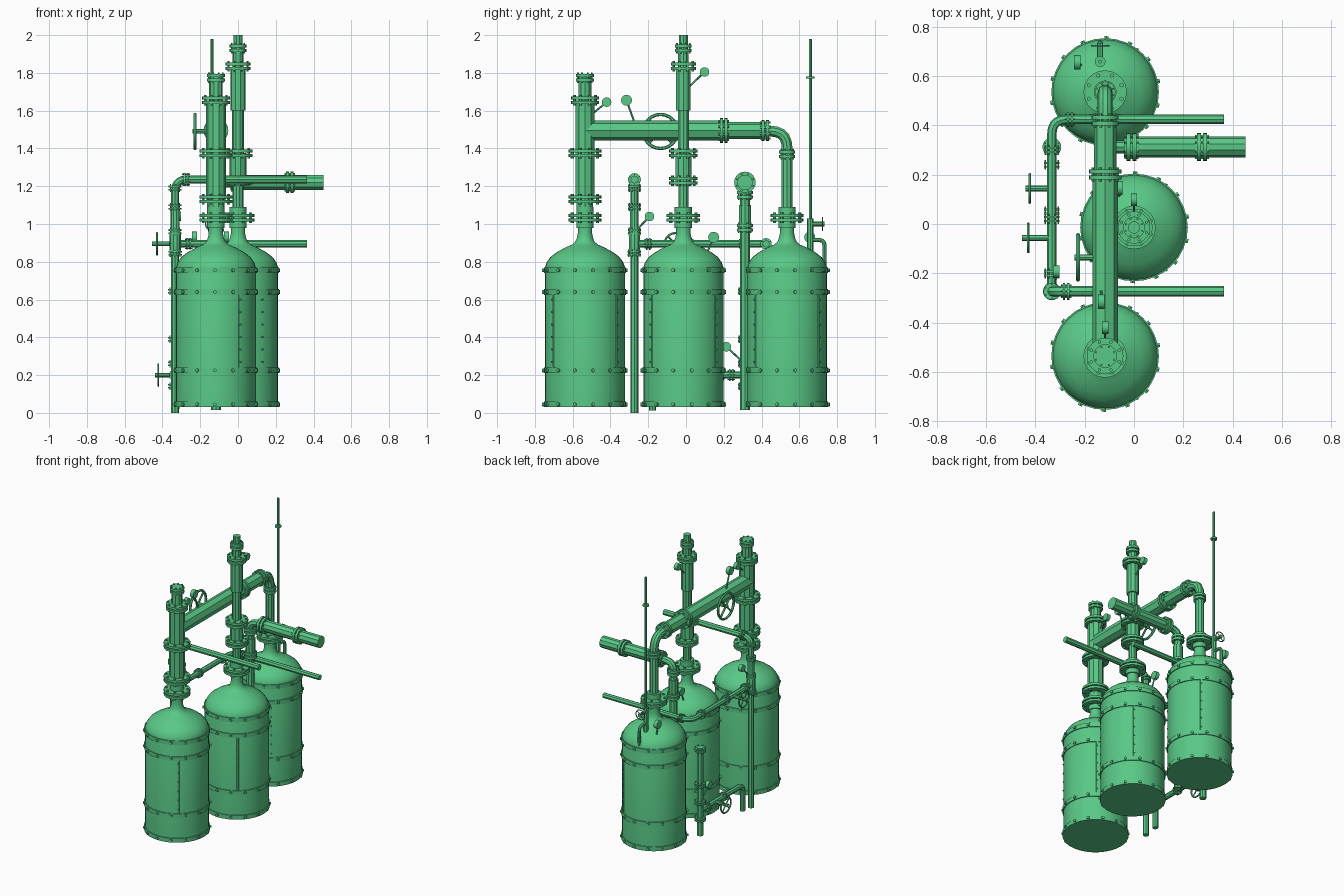
import bpy, bmesh
from math import pi, sin, cos, radians
from mathutils import Vector

cube = bpy.data.objects.get("Cube")
if cube:
    bpy.data.objects.remove(cube, do_unlink=True)

green = bpy.data.materials.new("copper_green")
green.use_nodes = True
green.diffuse_color = (0.10, 0.58, 0.24, 1)
green.node_tree.nodes["Principled BSDF"].inputs["Base Color"].default_value = green.diffuse_color


def add_mesh(name, mesh, smooth=False):
    ob = bpy.data.objects.new(name, mesh)
    bpy.context.collection.objects.link(ob)
    mesh.materials.clear()
    mesh.materials.append(green)
    for p in mesh.polygons:
        p.use_smooth = False
    if smooth:
        bpy.ops.object.select_all(action='DESELECT')
        ob.select_set(True)
        bpy.context.view_layer.objects.active = ob
        bpy.ops.object.shade_smooth_by_angle(angle=radians(32))
    return ob


def finish(name, bm, smooth=False):
    bmesh.ops.recalc_face_normals(bm, faces=bm.faces)
    mesh = bpy.data.meshes.new(name)
    bm.to_mesh(mesh)
    bm.free()
    return add_mesh(name, mesh, smooth)


def rod(bm, a, b, r, seg=8):
    """Capped cylinder from a to b."""
    a, b = Vector(a), Vector(b)
    m = (b - a).to_track_quat('Z', 'Y').to_matrix().to_4x4()
    m.translation = (a + b) / 2
    bmesh.ops.create_cone(bm, cap_ends=True, segments=seg, radius1=r, radius2=r,
                          depth=(b - a).length, matrix=m)


def lathe(name, x, y, profile, seg, smooth=True):
    """Turn (radius, height) pairs around a vertical axis."""
    bm = bmesh.new()
    rings = [[bm.verts.new((x + r * cos(2 * pi * i / seg), y + r * sin(2 * pi * i / seg), z))
              for i in range(seg)] for r, z in profile]
    for lo, hi in zip(rings, rings[1:]):
        for i in range(seg):
            j = (i + 1) % seg
            bm.faces.new((lo[i], lo[j], hi[j], hi[i]))
    bm.faces.new(rings[0])
    bm.faces.new(rings[-1])
    return finish(name, bm, smooth)


def pipe(name, points, r, bend=0.07, sides=8):
    """Tube along a path, corners rounded."""
    pts = [Vector(p) for p in points]
    path = [pts[0]]
    for p, q, s in zip(pts, pts[1:], pts[2:]):
        a, b = q + (p - q).normalized() * bend, q + (s - q).normalized() * bend
        for i in range(6):
            t = i / 5
            path.append(a * (1 - t) ** 2 + q * 2 * t * (1 - t) + b * t * t)
    path.append(pts[-1])
    cu = bpy.data.curves.new(name, 'CURVE')
    cu.dimensions = '3D'
    cu.bevel_depth = r
    cu.bevel_resolution = (sides - 4) // 2
    cu.use_fill_caps = True
    sp = cu.splines.new('POLY')
    sp.points.add(len(path) - 1)
    for sp_pt, p in zip(sp.points, path):
        sp_pt.co = (*p, 1)
    tmp = bpy.data.objects.new(name + "_path", cu)
    bpy.context.collection.objects.link(tmp)
    bpy.context.view_layer.update()
    dg = bpy.context.evaluated_depsgraph_get()
    mesh = bpy.data.meshes.new_from_object(tmp.evaluated_get(dg))
    bpy.data.objects.remove(tmp, do_unlink=True)
    return add_mesh(name, mesh, True)


def flange(name, c, r, axis='z', thick=0.016, bolts=8):
    """Two bolted discs centred on c."""
    bm = bmesh.new()
    c = Vector(c)
    k = 'xyz'.index(axis)
    d, u, v = (Vector([float(i == (k + n) % 3) for i in range(3)]) for n in range(3))
    for s in (-1, 1):
        rod(bm, c + d * s * 0.004, c + d * s * (thick + 0.004), r, 20)
    for i in range(bolts):
        t = 2 * pi * (i + 0.5) / bolts
        o = c + (u * cos(t) + v * sin(t)) * r * 0.82
        rod(bm, o - d * (thick + 0.012), o + d * (thick + 0.012), r * 0.1, 6)
    return finish(name, bm, True)


def gauge(name, foot, c, r):
    """Round dial facing sideways on a thin stem."""
    bm = bmesh.new()
    c, h = Vector(c), Vector((0.013, 0, 0))
    rod(bm, foot, c, 0.005, 6)
    rod(bm, c - h, c + h, r, 20)
    return finish(name, bm, True)


def handwheel(name, c, r, axis, stem):
    """Spoked wheel; stem is the (start, end) offset along the axis."""
    rot = (0, pi / 2, 0) if axis == 'x' else (pi / 2, 0, 0)
    bpy.ops.mesh.primitive_torus_add(location=c, rotation=rot, major_radius=r * 0.92,
                                     minor_radius=r * 0.09, major_segments=24, minor_segments=6)
    rim = bpy.context.object
    rim.name = name + "_rim"
    rim.data.materials.append(green)
    bpy.ops.object.shade_smooth_by_angle(angle=radians(40))
    bm = bmesh.new()
    c = Vector(c)
    d = Vector((1, 0, 0)) if axis == 'x' else Vector((0, 1, 0))
    u, v = Vector((0, 0, 1)), d.cross(Vector((0, 0, 1)))
    rod(bm, c + d * stem[0], c + d * stem[1], 0.012)
    for i in range(4):
        t = pi / 4 + i * pi / 2
        rod(bm, c, c + (u * cos(t) + v * sin(t)) * r * 0.92, r * 0.07, 6)
    finish(name + "_spokes", bm)


# Three riveted tanks with domed tops and necks
TX, Y1, Y2, Y3 = -0.117, -0.535, -0.014, 0.535
TANK = [(0.212, 0.03), (0.212, 0.77), (0.203, 0.797), (0.183, 0.825), (0.15, 0.85), (0.105, 0.875),
        (0.07, 0.89), (0.052, 0.905), (0.043, 0.925), (0.038, 0.95), (0.038, 0.98), (0.046, 0.98),
        (0.046, 1.09), (0.03, 1.09)]
for side, x, y in (("front", TX, Y1), ("middle", 0, Y2), ("back", TX, Y3)):
    lathe(side + "_tank", x, y, TANK, 32)
    flange(side + "_neck_flange", (x, y, 1.032), 0.088)
    bm = bmesh.new()
    for z in (0.045, 0.225, 0.64, 0.755):
        rod(bm, (x, y, z - 0.015), (x, y, z + 0.015), 0.218, 32)
        for i in range(14):
            t = 2 * pi * i / 14 + 0.2
            n = Vector((cos(t), sin(t), 0))
            o = Vector((x, y, z))
            rod(bm, o + n * 0.21, o + n * 0.226, 0.01, 6)
    finish(side + "_bands", bm, True)
    bm = bmesh.new()
    for t in (radians(-53), radians(53)):
        n = Vector((cos(t), sin(t), 0))
        o = Vector((x, y, 0)) + n * 0.204
        rod(bm, o + Vector((0, 0, 0.24)), o + Vector((0, 0, 0.63)), 0.012, 6)
        for i in range(6):
            p = o + Vector((0, 0, 0.27 + i * 0.066))
            rod(bm, p, p + n * 0.017, 0.006, 6)
    finish(side + "_seams", bm)

# Front column
lathe("front_column", TX, Y1, [(0.046, 1.08), (0.046, 1.13), (0.053, 1.13), (0.053, 1.655),
                               (0.036, 1.655), (0.036, 1.795)], 10)
for z, r in ((1.13, 0.088), (1.375, 0.088), (1.655, 0.074), (1.775, 0.048)):
    flange("front_column_flange", (TX, Y1, z), r)

# Middle column
lathe("middle_column", 0, Y2, [(0.028, 1.08), (0.028, 1.2), (0.045, 1.2), (0.045, 1.375), (0.031, 1.375),
                               (0.031, 1.6), (0.041, 1.6), (0.041, 1.83), (0.03, 1.83), (0.03, 1.93),
                               (0.025, 1.93), (0.025, 2.0)], 10)
for z, r in ((1.23, 0.076), (1.375, 0.076), (1.835, 0.066), (1.93, 0.044)):
    flange("middle_column_flange", (0, Y2, z), r)

# Overhead pipe from the front column to the back tank
pipe("overhead_pipe", [(TX, Y1, 1.495), (TX, 0.2, 1.495)], 0.052)
pipe("overhead_pipe_end", [(TX, 0.2, 1.495), (TX, 0.42, 1.495)], 0.046)
pipe("back_riser", [(TX, 0.4, 1.492), (TX, Y3, 1.492), (TX, Y3, 1.05)], 0.03, 0.09, 10)
flange("overhead_flange", (TX, 0.2, 1.495), 0.066, 'y')
flange("overhead_end_flange", (TX, 0.42, 1.495), 0.055, 'y')
flange("riser_flange", (TX, Y3, 1.37), 0.042)
handwheel("overhead_valve", (-0.227, -0.135, 1.49), 0.098, 'x', (-0.015, 0.1))

# Wide outlet pipe and its riser
OY = 0.312
pipe("outlet_riser", [(TX, OY, 0.015), (TX, OY, 1.22), (0, OY, 1.22)], 0.026, 0.06)
pipe("outlet_pipe", [(-0.04, OY, 1.22), (0.452, OY, 1.22)], 0.042, sides=10)
for x in (-0.01, 0.275):
    flange("outlet_flange", (x, OY, 1.22), 0.057, 'x')
for z in (1.155, 0.98):
    flange("outlet_riser_flange", (TX, OY, z), 0.042)
lathe("outlet_riser_sleeve", TX, OY, [(0.033, 0.98), (0.033, 1.1)], 10)

# Side riser with its upper outlet
SX, SY = -0.333, -0.273
pipe("side_riser", [(SX, SY, 0), (SX, SY, 1.235), (0.365, SY, 1.235)], 0.021, 0.06)
lathe("side_riser_valve", SX, SY, [(0.026, 0.84), (0.03, 0.86), (0.03, 0.95), (0.024, 0.97), (0.024, 1.09)], 10)
for z, r in ((0.845, 0.036), (0.96, 0.034), (1.09, 0.034), (1.19, 0.034)):
    flange("side_riser_flange", (SX, SY, z), r, thick=0.009, bolts=6)
flange("side_outlet_flange", (-0.275, SY, 1.235), 0.034, 'x', 0.009, 6)

# Low cross pipe turning into the second outlet
pipe("cross_pipe", [(SX, SY, 0.895), (SX, 0.424, 0.895), (0.365, 0.424, 0.895)], 0.019, 0.06)
for y in (-0.2, 0.02, 0.3):
    flange("cross_pipe_flange", (SX, y, 0.895), 0.032, 'y', 0.008, 6)
flange("cross_outlet_flange", (-0.26, 0.424, 0.895), 0.03, 'x', 0.008, 6)
handwheel("cross_valve", (-0.428, -0.056, 0.895), 0.062, 'x', (-0.026, 0.09))

# Drain line near the ground
pipe("drain_riser", [(SX, OY, 0.02), (SX, OY, 0.66)], 0.022)
pipe("drain_pipe", [(SX, OY, 0.2), (SX, -0.177, 0.2), (SX, -0.177, 0.012)], 0.019, 0.05)
for z in (0.14, 0.26, 0.39, 0.645):
    flange("drain_riser_flange", (SX, OY, z), 0.038, thick=0.008, bolts=6)
for y in (0.24, 0.05):
    flange("drain_pipe_flange", (SX, y, 0.2), 0.032, 'y', 0.008, 6)
handwheel("drain_valve", (-0.422, 0.144, 0.2), 0.062, 'x', (-0.017, 0.09))

# Tall vent rod, tap and overflow behind the back tank
VX, VY = -0.137, 0.658
pipe("vent_rod", [(VX, VY, 0.84), (VX, VY, 1.98)], 0.008)
pipe("vent_base", [(VX, VY, 0.83), (VX, VY, 1.03)], 0.017)
lathe("vent_collar", VX, VY, [(0.022, 1.77), (0.022, 1.782)], 12)
pipe("overflow_pipe", [(VX, VY, 0.915), (VX, 0.733, 0.915), (VX, 0.733, 0.77)], 0.011, 0.03)
handwheel("vent_tap", (VX, 0.722, 1.0), 0.038, 'y', (-0.06, 0.012))

# Dials
gauge("front_column_gauge", (TX, -0.5, 1.58), (TX, -0.42, 1.645), 0.025)
gauge("overhead_gauge", (-0.133, -0.27, 1.53), (-0.133, -0.315, 1.655), 0.029)
gauge("middle_column_gauge", (0, 0.02, 1.73), (0, 0.098, 1.805), 0.025)
gauge("side_riser_gauge", (-0.32, -0.26, 0.97), (-0.315, -0.193, 1.04), 0.025)
gauge("middle_tank_gauge", (-0.06, 0.1, 0.82), (-0.06, 0.146, 0.93), 0.029)
gauge("back_tank_gauge", (-0.21, 0.64, 0.82), (-0.23, 0.655, 0.93), 0.029)
gauge("drain_gauge", (SX, 0.3, 0.27), (SX, 0.214, 0.35), 0.025)
